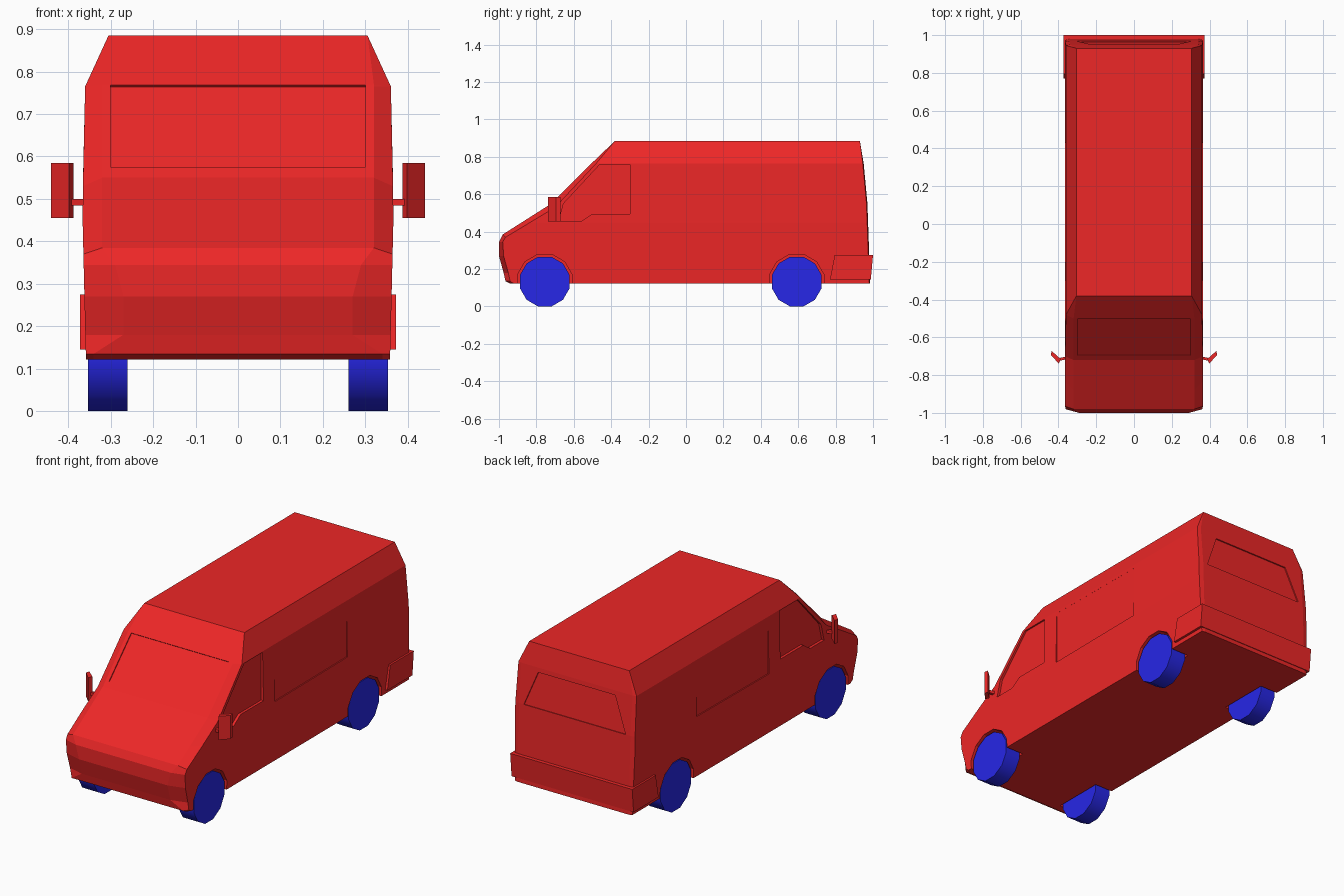
import bpy, bmesh, math
from mathutils import Vector

if "Cube" in bpy.data.objects:
    bpy.data.objects.remove(bpy.data.objects["Cube"])


def material(name, color):
    m = bpy.data.materials.new(name)
    m.diffuse_color = color
    m.use_nodes = True
    m.node_tree.nodes["Principled BSDF"].inputs["Base Color"].default_value = m.diffuse_color
    return m


RED = material("red_paint", (0.85, 0.02, 0.02, 1))
BLUE = material("blue_tyre", (0.02, 0.02, 0.8, 1))


def make_object(name, bm, mat=RED):
    bmesh.ops.recalc_face_normals(bm, faces=bm.faces[:])
    me = bpy.data.meshes.new(name)
    bm.to_mesh(me)
    bm.free()
    me.materials.append(mat)
    ob = bpy.data.objects.new(name, me)
    bpy.context.collection.objects.link(ob)
    return ob


def prism(name, points, vec, mat=RED):
    """Polygon thickened by +-vec."""
    bm = bmesh.new()
    v = Vector(vec)
    a = [bm.verts.new(Vector(p) - v) for p in points]
    b = [bm.verts.new(Vector(p) + v) for p in points]
    n = len(points)
    bm.faces.new(a)
    bm.faces.new(b[::-1])
    for i in range(n):
        bm.faces.new((a[i], a[(i + 1) % n], b[(i + 1) % n], b[i]))
    return make_object(name, bm, mat)


def disc(x, y, z, r, sides=12):
    step = 2 * math.pi / sides
    return [(x, y + r * math.cos((i + .5) * step), z + r * math.sin((i + .5) * step))
            for i in range(sides)]


def half_width(z):
    table = [(.12, .358), (.24, .361), (.45, .366), (.55, .365), (.765, .36), (.885, .305)]
    for (z0, w0), (z1, w1) in zip(table, table[1:]):
        if z <= z1:
            return w0 + (w1 - w0) * (z - z0) / (z1 - z0)
    return table[-1][1]


# Body shell: centre profile (y, z, half width) and matching side profile (y, z)
ROWS = [
    (-.94, .122, .34, -.92, .122), (-.965, .135, .34, -.94, .135),
    (-.975, .18, .27, -.95, .18), (-1, .27, .27, -.975, .27),
    (-1, .345, .29, -.98, .345), (-.98, .385, .32, -.965, .37),
    (-.72, .55, .32, -.70, .53), (-.5, .77, .32, -.48, .765),
    (-.38, .885, .305, -.38, .885), (.93, .885, .305, .93, .885),
    (.95, .765, .34, .945, .765), (.97, .55, .34, .965, .55),
    (.985, .122, .34, .98, .122)]
bm = bmesh.new()
rings = [[bm.verts.new(c) for c in
          ((-.36, yo, zo), (-x, y, z), (x, y, z), (.36, yo, zo))]
         for y, z, x, yo, zo in ROWS]
for i, a in enumerate(rings):
    b = rings[(i + 1) % len(rings)]
    for k in range(3):
        bm.faces.new((a[k], a[k + 1], b[k + 1], b[k]))
bm.faces.new([r[0] for r in rings])
bm.faces.new([r[3] for r in rings])
for z in (.24, .45, .765):
    bmesh.ops.bisect_plane(bm, geom=bm.verts[:] + bm.edges[:] + bm.faces[:],
                           plane_co=(0, 0, z), plane_no=(0, 0, 1))
for v in bm.verts:
    if abs(v.co.x) > .355:
        v.co.x = math.copysign(half_width(v.co.z), v.co.x)
bmesh.ops.remove_doubles(bm, verts=bm.verts[:], dist=.0005)
bmesh.ops.dissolve_degenerate(bm, edges=bm.edges[:], dist=.0001)
body = make_object("van_body", bm)

# Recesses: windscreen, rear window, side windows, side panels, wheel arches
cutters = [
    prism("windscreen_cutter", [(-.3, -.695, .575), (.3, -.695, .575),
                                (.3, -.502, .768), (-.3, -.502, .768)], (0, -.004, .004)),
    prism("rear_window_cutter", [(-.31, .97, .55), (.31, .97, .55),
                                 (.235, .952, .74), (-.235, .952, .74)], (0, .006, .001))]
DOOR = [(-.68, .455), (-.56, .455), (-.5, .495), (-.3, .495), (-.3, .76), (-.46, .76), (-.655, .55)]
PANEL = [(-.2, .452), (.43, .457), (.43, .745), (-.2, .75)]
AXLES = (("front", -.755), ("rear", .592))
for s in (-1, 1):
    cutters.append(prism("door_window_cutter", [(s * .375, y, z) for y, z in DOOR], (.024, 0, 0)))
    cutters.append(prism("side_panel_cutter", [(s * .375, y, z) for y, z in PANEL], (.015, 0, 0)))
    for _, y in AXLES:
        cutters.append(prism("arch_cutter", disc(s * .325, y, .133, .15), (.075, 0, 0)))
for c in cutters:
    c.hide_render = True
    mod = body.modifiers.new(c.name, 'BOOLEAN')
    mod.operation = 'DIFFERENCE'
    mod.solver = 'EXACT'
    mod.object = c
dg = bpy.context.evaluated_depsgraph_get()
cut_mesh = bpy.data.meshes.new_from_object(body.evaluated_get(dg))
body.modifiers.clear()
body.data = cut_mesh
for c in cutters:
    bpy.data.objects.remove(c)

# Rear bumper wrapping the tail
prism("rear_bumper", [(0, .77, .145), (0, .795, .275), (0, 1, .275), (0, .988, .145)], (.372, 0, 0))

for s, side in ((-1, "left"), (1, "right")):
    # Wheels
    for end, y in AXLES:
        w = prism(f"{end}_{side}_wheel", disc(s * .3065, y, .133, .1375), (.0465, 0, 0), BLUE)
        bpy.ops.object.select_all(action='DESELECT')
        w.select_set(True)
        bpy.context.view_layer.objects.active = w
        bpy.ops.object.shade_smooth_by_angle(angle=math.radians(40))
    # Door mirrors, swept back, on a short stem
    prism(f"{side}_mirror", [(s * .388, -.715, .52), (s * .398, -.738, .52),
                             (s * .44, -.695, .52), (s * .436, -.672, .52)], (0, 0, .065))
    prism(f"{side}_mirror_stem", [(s * .35, -.7, .492), (s * .35, -.715, .492),
                                  (s * .4, -.725, .492), (s * .4, -.71, .492)], (0, 0, .008))
